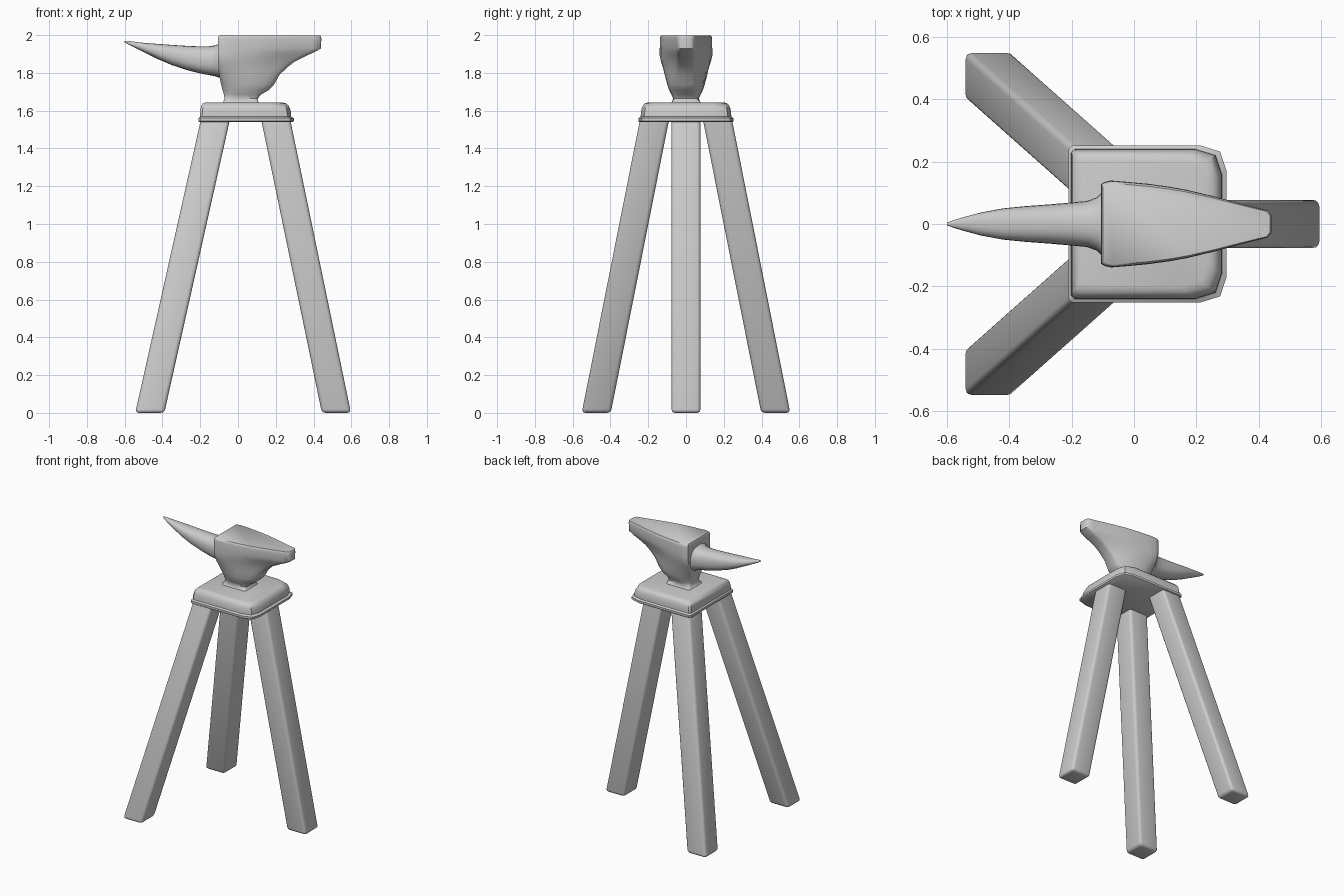
import bpy, bmesh
from math import sin, cos, pi

if "Cube" in bpy.data.objects:
    bpy.data.objects.remove(bpy.data.objects["Cube"])


def finish(name, bm, angle=0.7, bevel=0.0):
    bmesh.ops.recalc_face_normals(bm, faces=bm.faces)
    me = bpy.data.meshes.new(name)
    bm.to_mesh(me)
    bm.free()
    ob = bpy.data.objects.new(name, me)
    bpy.context.collection.objects.link(ob)
    bpy.ops.object.select_all(action='DESELECT')
    ob.select_set(True)
    bpy.context.view_layer.objects.active = ob
    if bevel:
        m = ob.modifiers.new("bevel", 'BEVEL')
        m.width, m.segments, m.limit_method = bevel, 3, 'NONE'
        bpy.ops.object.modifier_apply(modifier=m.name)
    bpy.ops.object.shade_smooth_by_angle(angle=angle)
    return ob


def loft(name, rings, angle=0.7):
    bm = bmesh.new()
    rows = [[bm.verts.new(p) for p in r] for r in rings]
    n = len(rows[0])
    for a, b in zip(rows, rows[1:]):
        for i in range(n):
            j = (i + 1) % n
            bm.faces.new((a[i], a[j], b[j], b[i]))
    bm.faces.new(rows[0])
    bm.faces.new(rows[-1])
    return finish(name, bm, angle)


# splayed legs: sheared square posts with rounded edges
def leg(name, foot, top, h=0.077):
    bm = bmesh.new()
    bmesh.ops.create_cube(bm, size=2)
    for v in bm.verts:
        cx, cy = top if v.co.z > 0 else foot
        v.co = (cx + h * v.co.x, cy + h * v.co.y, 1.56 if v.co.z > 0 else 0)
    finish(name, bm, bevel=0.02)


leg("front_left_leg", (-0.467, -0.475), (-0.118, -0.165))
leg("back_left_leg", (-0.467, 0.475), (-0.118, 0.165))
leg("right_leg", (0.521, 0), (0.198, 0))


# top plate with a thin rim and clipped right corners
def plate_ring(z, d):
    l, r, y = -0.21 + 0.7 * d, 0.296 - 1.2 * d, 0.252 - d
    half = [(l, y - 0.012), (l + 0.012, y), (r - 0.085, y),
            (r - 0.02, y - 0.02), (r, y - 0.08)]
    pts = half + [(x, -v) for x, v in reversed(half)]
    return [(x, v, z) for x, v in pts]


loft("stand_top", [plate_ring(z, d) for z, d in (
    (1.54, 0.005), (1.545, 0), (1.56, 0), (1.568, 0.012), (1.59, 0.013),
    (1.612, 0.017), (1.628, 0.024), (1.638, 0.034), (1.643, 0.05))])

# anvil body: horizontal sections from square foot to tapered face
U = (0, .025, .065, .17, .28, .4, .5, .66, .82, .92, .98, 1)
FACE = (.92, .97, 1, .965, .925, .86, .79, .64, .47, .37, .31, .2)
WAIST = (.45, .6, .75, .92, 1, 1, 1, .95, .8, .66, .5, .4)
FOOT = (.88, .95, 1, 1, 1, 1, 1, 1, 1, 1, .95, .88)
SHAPES = (FACE, WAIST, FOOT)


def body_ring(z, x0, x1, w, s):
    k = min(int(s), 1)
    f = s - k
    half = [(x0 + (x1 - x0) * u, w * (a + (b - a) * f))
            for u, a, b in zip(U, SHAPES[k], SHAPES[k + 1])]
    pts = half + [(x, -y) for x, y in reversed(half)]
    return [(x, y, z) for x, y in pts]


loft("anvil_body", [body_ring(*r) for r in (
    (1.635, -.085, .115, .082, 2), (1.648, -.077, .107, .074, 2),
    (1.665, -.072, .105, .068, 1.6), (1.685, -.074, .122, .077, 1.2),
    (1.71, -.082, .165, .09, 1), (1.74, -.09, .192, .101, .85),
    (1.79, -.100, .22, .117, .5), (1.83, -.104, .262, .128, .2),
    (1.86, -.105, .30, .135, .08), (1.89, -.105, .36, .139, 0),
    (1.91, -.105, .405, .139, 0), (1.93, -.105, .44, .139, 0),
    (1.982, -.105, .441, .138, 0), (1.993, -.104, .44, .136, 0),
    (1.999, -.100, .436, .130, 0))], 0.8)


# horn: rounded sections tapering to the tip
def horn_ring(x, top, bottom, w, n=24):
    c, h = (top + bottom) / 2, (top - bottom) / 2
    def sq(v):
        return (1 if v >= 0 else -1) * abs(v) ** 0.85
    return [(x, w * sq(cos(2 * pi * i / n)), c + h * sq(sin(2 * pi * i / n)))
            for i in range(n)]


loft("anvil_horn", [horn_ring(*r) for r in (
    (-.08, 1.96, 1.77, .108), (-.105, 1.952, 1.777, .1),
    (-.12, 1.946, 1.782, .085), (-.15, 1.941, 1.788, .074),
    (-.20, 1.940, 1.797, .069), (-.27, 1.943, 1.815, .063),
    (-.35, 1.948, 1.841, .057), (-.42, 1.953, 1.871, .05),
    (-.49, 1.958, 1.906, .037), (-.55, 1.965, 1.935, .021),
    (-.585, 1.970, 1.953, .010), (-.60, 1.970, 1.962, .004))])
